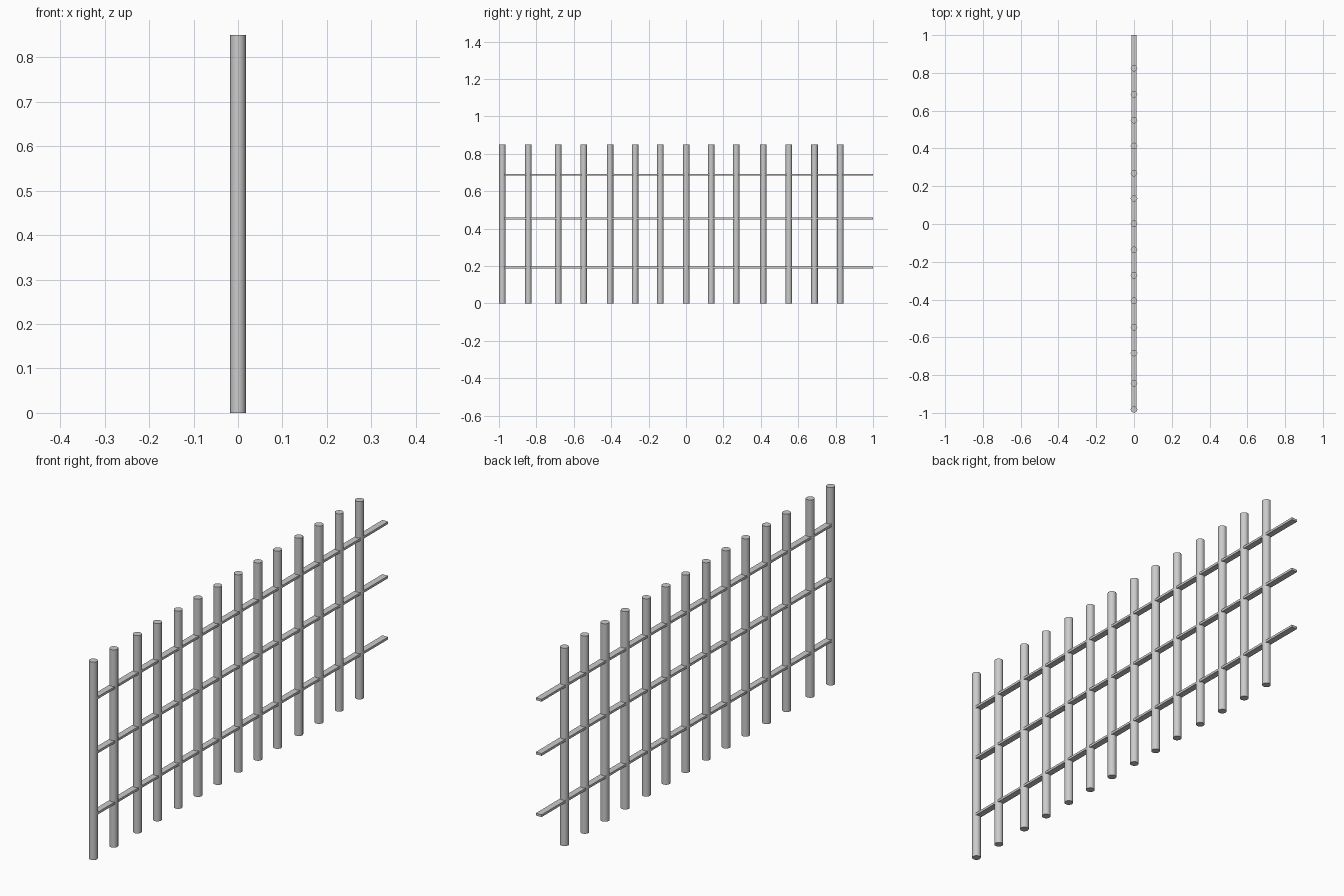
import bpy
import math

cube = bpy.data.objects.get("Cube")
if cube:
    bpy.data.objects.remove(cube, do_unlink=True)

HEIGHT = 0.85
RADIUS = 0.0175
POST_Y = [-0.982, -0.843, -0.683, -0.547, -0.406, -0.272, -0.137,
          0.002, 0.135, 0.269, 0.413, 0.55, 0.687, 0.825]
RAIL_Z = {"lower": 0.192, "middle": 0.455, "upper": 0.688}
RAIL_WIDTH, RAIL_THICKNESS = 0.027, 0.01


def add_post(index, y):
    bpy.ops.mesh.primitive_cylinder_add(
        vertices=16, radius=RADIUS, depth=HEIGHT, location=(0, y, HEIGHT / 2))
    post = bpy.context.object
    post.name = f"post_{index}"
    bpy.ops.object.shade_smooth_by_angle(angle=math.radians(35))


def add_rail(level, z):
    # Runs from inside the first post to past the last one
    start, end = POST_Y[0], 1.0
    bpy.ops.mesh.primitive_cube_add(size=1, location=(0, (start + end) / 2, z))
    rail = bpy.context.object
    rail.name = f"{level}_rail"
    rail.scale = (RAIL_WIDTH, end - start, RAIL_THICKNESS)
    bpy.ops.object.transform_apply(location=False, rotation=False, scale=True)


# Upright round posts
for i, y in enumerate(POST_Y, 1):
    add_post(i, y)

# Flat horizontal rails
for level, z in RAIL_Z.items():
    add_rail(level, z)
